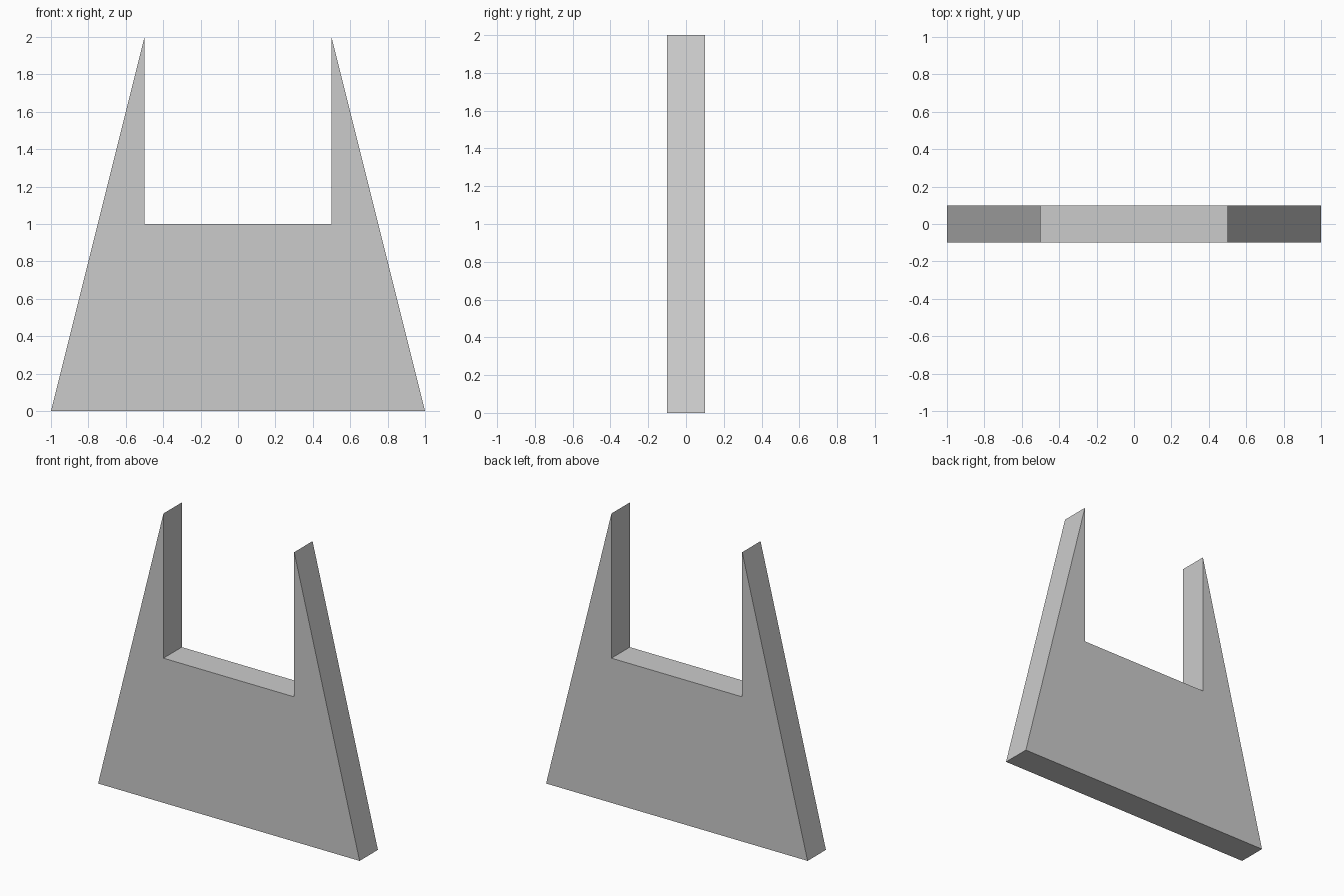
import bpy
import bmesh

if "Cube" in bpy.data.objects:
    bpy.data.objects.remove(bpy.data.objects["Cube"])

HALF_THICKNESS = 0.1

# Right half of the front outline; the left half is its mirror image
right_half = [(1.0, 0.0), (0.5, 2.0), (0.5, 1.0)]
outline = right_half + [(-x, z) for x, z in reversed(right_half)]

# Notched tapered plate: outline face extruded from front to back
bm = bmesh.new()
front = bm.faces.new([bm.verts.new((x, -HALF_THICKNESS, z)) for x, z in outline])
extruded = bmesh.ops.extrude_face_region(bm, geom=[front], use_keep_orig=True)
back_verts = [g for g in extruded["geom"] if isinstance(g, bmesh.types.BMVert)]
bmesh.ops.translate(bm, verts=back_verts, vec=(0, 2 * HALF_THICKNESS, 0))
bmesh.ops.recalc_face_normals(bm, faces=bm.faces)

mesh = bpy.data.meshes.new("notched_plate")
bm.to_mesh(mesh)
bm.free()
plate = bpy.data.objects.new("notched_plate", mesh)
bpy.context.collection.objects.link(plate)
